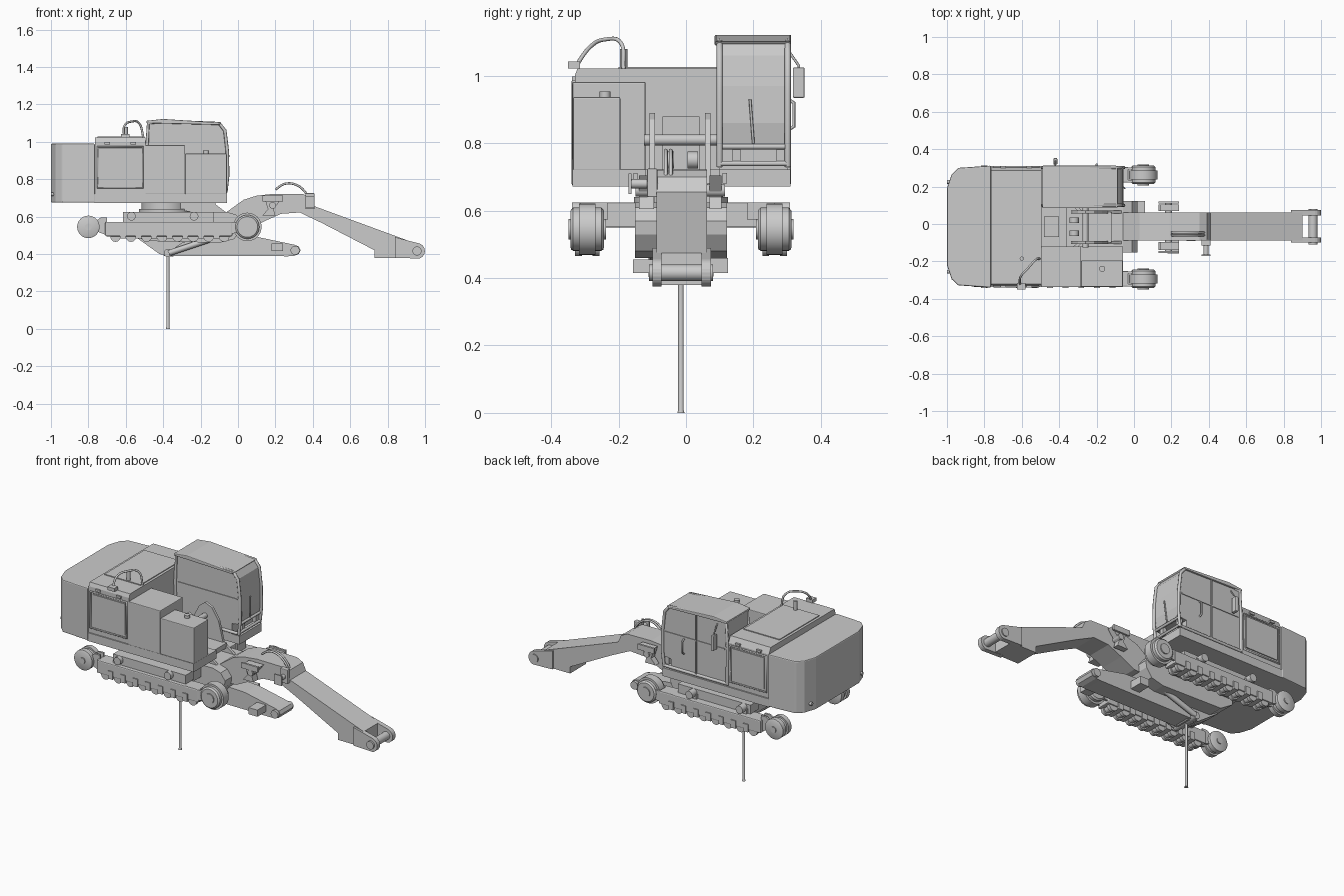
import bpy, bmesh, math
from mathutils import Vector

CY = -0.015  # machine centre line


def finish(name, bm, bevel=0.0, smooth=False):
    bmesh.ops.recalc_face_normals(bm, faces=bm.faces)
    me = bpy.data.meshes.new(name)
    bm.to_mesh(me)
    bm.free()
    ob = bpy.data.objects.new(name, me)
    bpy.context.collection.objects.link(ob)
    if bevel:
        m = ob.modifiers.new("bevel", "BEVEL")
        m.width, m.segments, m.limit_method = bevel, 2, "ANGLE"
    if smooth:
        bpy.context.view_layer.objects.active = ob
        ob.select_set(True)
        bpy.ops.object.shade_smooth_by_angle(angle=math.radians(35))
        ob.select_set(False)
    return ob


def extrude(name, pts, a, b, axis="y", bevel=0.0, smooth=False):
    """Profile in xz pushed along y, in xy along z, or in yz along x."""
    put = {"y": lambda p, t: (p[0], t, p[1]), "z": lambda p, t: (p[0], p[1], t),
           "x": lambda p, t: (t, p[0], p[1])}[axis]
    bm = bmesh.new()
    f = bm.faces.new([bm.verts.new(put(p, a)) for p in pts])
    g = bmesh.ops.extrude_face_region(bm, geom=[f])
    vs = [v for v in g["geom"] if isinstance(v, bmesh.types.BMVert)]
    bmesh.ops.translate(bm, verts=vs, vec=Vector(put((0, 0), b - a)))
    return finish(name, bm, bevel, smooth)


def box(name, x0, x1, y0, y1, z0, z1, bevel=0.0):
    return extrude(name, [(x0, z0), (x1, z0), (x1, z1), (x0, z1)], y0, y1, "y", bevel)


def lathe(name, prof, c, axis="y", n=32):
    """Revolve (offset along axis, radius) points around an axis through c."""
    bm = bmesh.new()
    rings = []
    for t, r in prof:
        ring = []
        for i in range(n):
            a = 2 * math.pi * i / n
            u, v = r * math.cos(a), r * math.sin(a)
            d = {"y": (u, t, v), "z": (u, v, t), "x": (t, u, v)}[axis]
            ring.append(bm.verts.new(Vector(c) + Vector(d)))
        rings.append(ring)
    for p, q in zip(rings, rings[1:]):
        for i in range(n):
            bm.faces.new((p[i], p[(i + 1) % n], q[(i + 1) % n], q[i]))
    bm.faces.new(rings[0])
    bm.faces.new(rings[-1])
    return finish(name, bm, 0, True)


def cyl(name, c, r, length, axis="y", n=24):
    return lathe(name, [(-length / 2, r), (length / 2, r)], c, axis, n)


def tube(name, pts, r, curved=False, closed=False):
    cu = bpy.data.curves.new(name, "CURVE")
    cu.dimensions, cu.bevel_depth, cu.bevel_resolution, cu.use_fill_caps = "3D", r, 2, True
    if curved:
        s = cu.splines.new("BEZIER")
        s.bezier_points.add(len(pts) - 1)
        for bp, p in zip(s.bezier_points, pts):
            bp.co, bp.handle_left_type, bp.handle_right_type = p, "AUTO", "AUTO"
    else:
        s = cu.splines.new("POLY")
        s.points.add(len(pts) - 1)
        for sp, p in zip(s.points, pts):
            sp.co = (*p, 1)
    s.use_cyclic_u = closed
    ob = bpy.data.objects.new(name, cu)
    bpy.context.collection.objects.link(ob)


# Display pole
lathe("display_pole", [(0, .011), (.008, .008), (.4, .008)], (-.375, CY, 0), "z", 16)

# Upper deck, notched at the front for the boom
extrude("deck", [(-.77, -.337), (-.06, -.337), (-.06, -.12), (-.36, -.12), (-.36, .1),
                 (-.06, .1), (-.06, .31), (-.77, .31)], .672, .722, "z")
# Counterweight with rounded rear corners
extrude("counterweight", [(-.765, -.34), (-.94, -.328), (-.975, -.295), (-1, -.22), (-1, .19),
                          (-.975, .265), (-.94, .3), (-.765, .312)], .675, .99, "z", .006)
for s in (-1, 1):
    cyl("counterweight_bolt", (-.99, CY + s * .24, .72), .01, .02, "x", 12)

# Engine hood, side door frames and low boxes on the right
extrude("engine_hood", [(-.33, .72), (-.33, 1.0), (-.322, 1.022), (.285, 1.022), (.302, .985),
                        (.302, .72)], -.765, -.495, "x")
for y in (-.333, .305):
    box("hood_door", -.735, -.52, y - .003, y + .003, .77, .96)
    tube("hood_door_frame", [(-.75, y, .755), (-.51, y, .755), (-.51, y, .972), (-.75, y, .972)],
         .006, closed=True)
    for x in (-.7, -.56):
        box("hood_hinge", x - .015, x + .015, y - .006, y + .006, .985, .998)
box("hood_lid", -.75, -.51, -.2, .18, 1.02, 1.027)
box("tank_rear", -.495, -.283, -.337, -.12, .72, .982, .004)
box("tank_front", -.283, -.06, -.335, -.195, .72, .937, .004)
cyl("filler_cap", (-.17, -.24, .944), .016, .018, "z")
box("valve_box", -.48, -.4, -.07, .04, .72, .88)
cyl("exhaust", (-.6, -.185, 1.05), .011, .06, "z", 16)
tube("roof_handrail", [(-.61, -.33, 1.025), (-.605, -.28, 1.09), (-.57, -.24, 1.108),
                       (-.53, -.195, 1.1), (-.505, -.185, 1.02)], .006, True)
box("work_lamp", -.625, -.58, -.35, -.315, 1.022, 1.042)
tube("tank_handrail", [(-.29, -.14, .72), (-.29, -.14, .86), (-.45, -.14, .86)], .005)

# Operator cab
cab = [(-.49, .72), (-.11, .72), (-.11, .785), (-.07, .79), (-.058, .86), (-.06, .97), (-.072, 1.06),
       (-.1, 1.1), (-.4, 1.115), (-.485, 1.105)]
extrude("cab_body", cab, .1, .302, "y")
extrude("cab_roof", [(-.49, 1.1), (-.1, 1.09), (-.088, 1.102), (-.4, 1.122), (-.49, 1.112)],
        .085, .312, "y", .004)
for y in (.1, .302):
    tube("cab_frame", [(-.487, y, .73), (-.488, y, .95), (-.48, y, 1.1), (-.4, y, 1.11),
                       (-.1, y, 1.098), (-.07, y, 1.06), (-.057, y, .95), (-.055, y, .82),
                       (-.065, y, .73)], .009)
    tube("cab_sill", [(-.487, y, .735), (-.07, y, .735)], .009)
    box("cab_window_rail", -.47, -.075, y - .004, y + .004, .935, .943)
for z in (.74, .79):
    tube("cab_front_rail", [(-.063, .1, z), (-.063, .302, z)], .008)
for y in (.15, .28):
    box("cab_front_post", -.09, -.066, y - .012, y + .012, .74, .79)
box("cab_door_post", -.285, -.277, .298, .31, .74, 1.1)
tube("wiper", [(-.06, .2, .8), (-.05, .19, .93)], .004)
tube("door_handle", [(-.2, .304, .84), (-.2, .32, .85), (-.2, .32, .92), (-.2, .304, .93)], .005)
box("mirror", -.43, -.41, .317, .352, .935, 1.025, .004)
tube("mirror_arm", [(-.42, .3, 1.08), (-.42, .335, 1.03), (-.42, .335, .98)], .004)

# Boom mount plates standing in the deck notch
mount = [(-.34, .64), (-.33, .8), (-.3, .86), (-.26, .89), (-.215, .87), (-.17, .8), (-.14, .68),
         (-.06, .62), (-.1, .6)]
for y in (-.1, .065):
    extrude("boom_mount", mount, y - .008, y + .008, "y")
cyl("mount_pin", (-.26, CY, .81), .016, .22)
for y in (-.05, .02):
    cyl("mount_bush", (-.32, y, .75), .025, .03)
box("mount_floor", -.36, -.12, -.1, .065, .65, .68)

# Slewing ring and lower frame
lathe("slewing_ring", [(0, .14), (.03, .14), (.03, .125), (.07, .125)], (-.39, CY, .61), "z", 48)
extrude("lower_frame", [(-.58, .52), (-.5, .47), (-.1, .46), (-.02, .48), (.015, .53), (.02, .57),
                        (-.01, .61), (-.06, .625), (-.58, .625)], -.152, .122, "y")
extrude("frame_belly", [(-.56, .5), (-.42, .4), (-.35, .385), (-.3, .42), (-.12, .5)], -.06, .03)
for x in (-.55, -.2):
    box("cross_beam", x - .06, x + .06, -.25, .22, .55, .625, .005)

# Crawler running gear, both sides
for s in (-1, 1):
    y = CY + s * .278
    box("track_frame", -.71, -.03, y - .042, y + .042, .495, .572, .006)
    box("track_upper_rail", -.615, -.13, y - .05 - s * .03, y + .03 - s * .03, .572, .625)
    for e in (-.034, .034):
        extrude("idler_fork", [(-.12, .5), (.06, .52), (.08, .545), (.06, .57), (-.12, .572)],
                y + e - .006, y + e + .006)
        extrude("sprocket_fork", [(-.78, .53), (-.7, .5), (-.7, .595), (-.735, .595), (-.78, .56)],
                y + e * .5 - .006, y + e * .5 + .006)
    lathe("idler_wheel", [(-.05, .025), (-.05, .055), (-.042, .064), (-.024, .064), (-.024, .076),
                          (.024, .076), (.024, .064), (.042, .064), (.05, .055), (.05, .025)],
          (.05, y, .545), n=40)
    cyl("idler_hub", (.05, y, .545), .03, .112)
    lathe("sprocket", [(-.045, .05), (-.04, .06), (-.012, .06), (-.012, .05), (.012, .05),
                       (.012, .06), (.04, .06), (.045, .05)], (-.8, y, .545), n=40)
    cyl("sprocket_hub", (-.8, y, .545), .018, .1, n=16)
    for i in range(8):
        x = -.655 + i * .083
        lathe("track_roller", [(-.036, .028), (-.016, .028), (-.016, .02), (.016, .02),
                               (.016, .028), (.036, .028)], (x, y, .493), n=20)
        if i < 7:
            box("roller_guard", x + .025, x + .057, y - .048, y + .048, .483, .53)
    for x in (-.57, -.235):
        cyl("carrier_roller", (x, y + s * .005, .602), .023, .08)
        box("carrier_bracket", x - .028, x + .028, y - .015, y + .015, .565, .6)

# Main boom with forked tip
boom = [(-.16, .52), (.05, .53), (.14, .575), (.23, .615), (.33, .622), (.45, .57), (.73, .42),
        (.73, .38), (.9, .38), (.9, .475), (.41, .655), (.39, .7), (.35, .72), (.19, .722), (.1, .712), (.03, .69),
        (-.06, .625)]
boom = [(p[0], p[1]) if p != (.45, .57) else (.45, .565) for p in boom]
extrude("boom", boom, -.088, .062, "y")
for y in (-.1, .046):
    extrude("boom_fork", [(.84, .38), (.96, .376)] +
            [(.957 + .042 * math.cos(a), .416 + .042 * math.sin(a))
             for a in [math.radians(d) for d in range(-75, 80, 15)]] + [(.84, .49)], y, y + .028)
cyl("boom_tip_pin", (.957, CY, .416), .024, .19)

# Boom brackets and hoses
for y0, y1 in ((.06, .115), (-.15, -.085)):
    extrude("boom_bracket", [(.13, .605), (.2, .605), (.19, .64), (.24, .705), (.14, .705), (.16, .64)],
            y0 + .01, y1 - .01)
    yo = y1 if y0 > 0 else y0
    box("bracket_flange", .13, .24, yo - .006, yo + .006, .68, .712)
    cyl("bracket_pin", (.185, (y0 + y1) / 2, .66), .018, y1 - y0)
box("hose_clamp", .36, .41, -.115, -.085, .64, .725, .004)
cyl("hose_clamp_pin", (.385, -.125, .68), .014, .09)
box("hose_clamp_plate", .36, .41, -.17, -.162, .65, .71)
for y in (-.06, -.045):
    tube("boom_hose", [(.2, y, .745), (.25, y, .775), (.31, y, .77), (.36, y, .73), (.38, y, .69)],
         .006, True)

# Folded dipper arm under the machine
arm = [(-.4, .39), (.27, .388), (.3, .39), (.325, .4), (.335, .42), (.325, .44), (.3, .45), (.1, .492),
       (-.1, .5), (-.3, .46)]
extrude("dipper_arm", arm, -.075, .045, "y")
cyl("dipper_tip_pin", (.305, CY, .42), .024, .15)
cyl("dipper_root_pin", (-.375, CY, .405), .022, .17)
box("dipper_bracket", .18, .24, -.158, -.075, .415, .455)
box("dipper_side_plate", .0, .06, .045, .124, .415, .46)
for y in (-.095, .065):
    tube("dipper_cylinder", [(-.37, y, .405), (-.1, y, .495)], .016)
